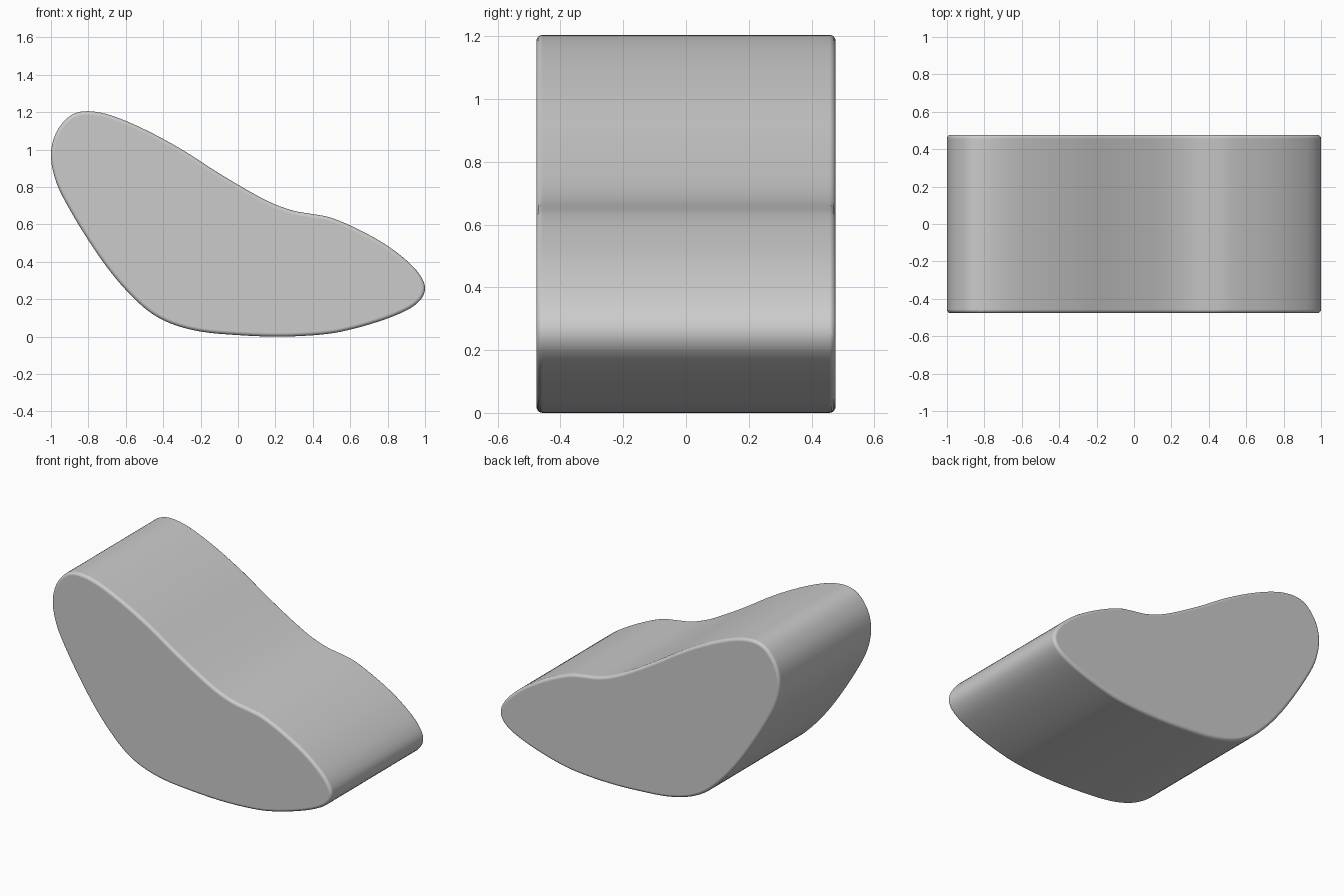
import bpy, bmesh
from mathutils import Vector
from mathutils.geometry import interpolate_bezier

if "Cube" in bpy.data.objects:
    bpy.data.objects.remove(bpy.data.objects["Cube"])

HALF_WIDTH = 0.477

# Side outline (x, z), clockwise from the top of the backrest
OUTLINE = [(-0.80, 1.205), (-0.68, 1.183), (-0.5, 1.108), (-0.3, 1.0), (-0.1, 0.872),
           (0.1, 0.755), (0.2, 0.706), (0.3, 0.672), (0.4, 0.655), (0.5, 0.635),
           (0.65, 0.57), (0.8, 0.485), (0.92, 0.39), (0.98, 0.318), (1.0, 0.255),
           (0.975, 0.195), (0.9, 0.14), (0.75, 0.08), (0.55, 0.026), (0.4, 0.007),
           (0.2, 0.0), (0.0, 0.008), (-0.2, 0.027), (-0.36, 0.07), (-0.48, 0.137),
           (-0.6, 0.25), (-0.7, 0.37), (-0.8, 0.515), (-0.9, 0.68), (-0.97, 0.82),
           (-1.0, 0.955), (-0.985, 1.06), (-0.94, 1.14), (-0.88, 1.19)]


def smooth_loop(points, steps):
    """Round a closed outline with a spline through its points."""
    pts = [Vector((x, 0, z)) for x, z in points]
    n, out = len(pts), []
    for i in range(n):
        a, b, c, d = (pts[(i + k) % n] for k in (-1, 0, 1, 2))
        length = (c - b).length / 3
        h1 = b + (c - a).normalized() * length
        h2 = c - (d - b).normalized() * length
        out += interpolate_bezier(b, h1, h2, c, steps + 1)[:-1]
    return out


# Foam lounge seat: extruded outline
bm = bmesh.new()
verts = [bm.verts.new((p.x, -HALF_WIDTH, max(p.z, 0))) for p in smooth_loop(OUTLINE, 4)]
face = bm.faces.new(verts)
ext = bmesh.ops.extrude_face_region(bm, geom=[face])
moved = [g for g in ext["geom"] if isinstance(g, bmesh.types.BMVert)]
bmesh.ops.translate(bm, verts=moved, vec=(0, 2 * HALF_WIDTH, 0))
bmesh.ops.recalc_face_normals(bm, faces=bm.faces)
mesh = bpy.data.meshes.new("lounge_seat")
bm.to_mesh(mesh)
bm.free()
seat = bpy.data.objects.new("lounge_seat", mesh)
bpy.context.collection.objects.link(seat)

# Softened side seams
bevel = seat.modifiers.new("soft_edges", 'BEVEL')
bevel.width = 0.02
bevel.segments = 4
bevel.limit_method = 'ANGLE'
bevel.angle_limit = 1.0
bevel.harden_normals = True
for poly in mesh.polygons:
    poly.use_smooth = True
